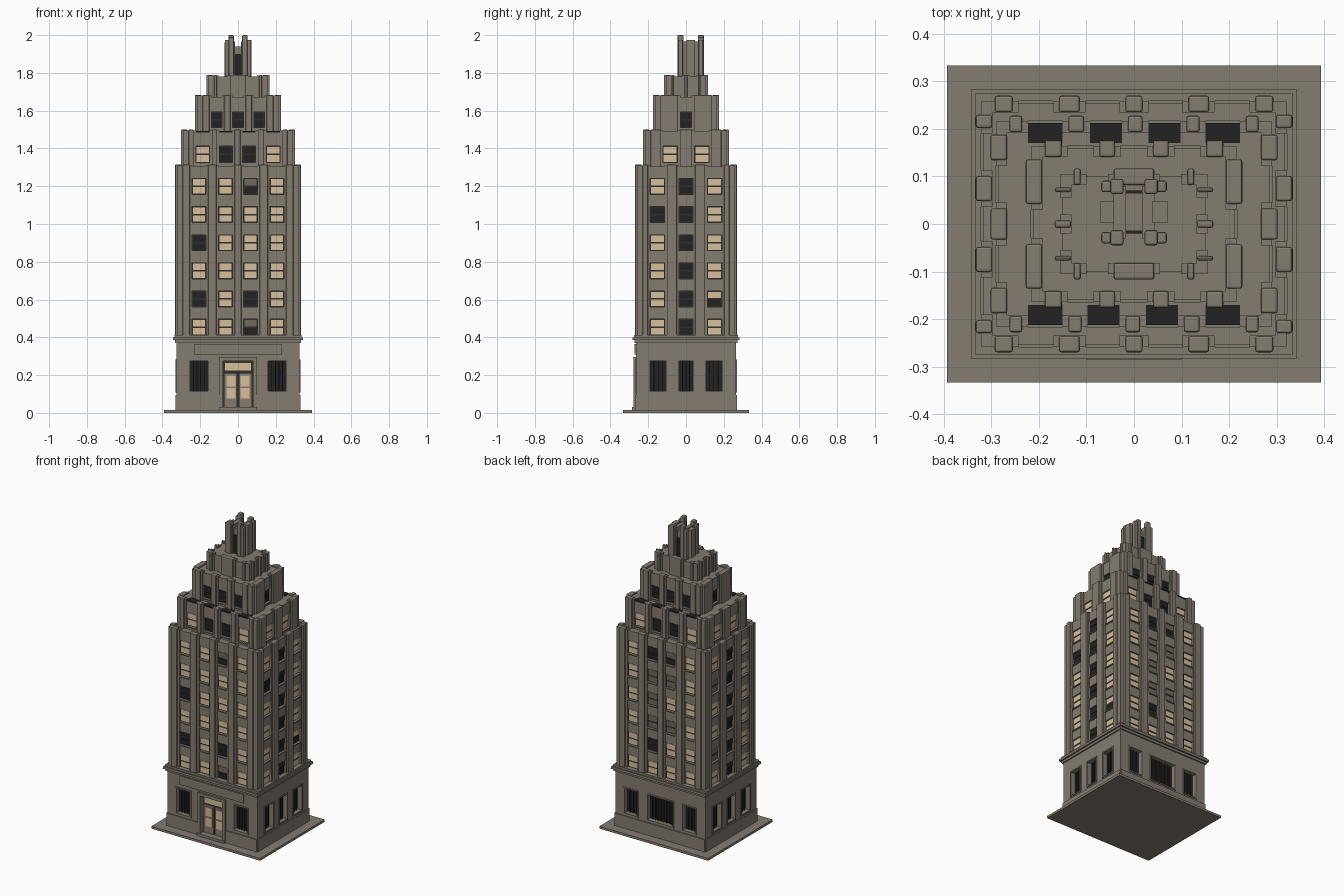
import bpy, bmesh

cube = bpy.data.objects.get("Cube")
if cube:
    bpy.data.objects.remove(cube, do_unlink=True)

COLOURS = {
    "stone": (0.235, 0.2, 0.165),
    "dim_glass": (0.17, 0.14, 0.11),
    "lit_glass": (0.68, 0.52, 0.33),
    "dark_glass": (0.016, 0.016, 0.017),
    "dark_metal": (0.03, 0.028, 0.026),
}
NAMES = list(COLOURS)
MATS = []
for name, rgb in COLOURS.items():
    mat = bpy.data.materials.new(name)
    mat.use_nodes = True
    mat.diffuse_color = (*rgb, 1)
    bsdf = mat.node_tree.nodes["Principled BSDF"]
    bsdf.inputs["Base Color"].default_value = (*rgb, 1)
    bsdf.inputs["Roughness"].default_value = 0.8
    MATS.append(mat)

parts = {}


def box(part, x0, x1, y0, y1, z0, z1, mat="stone"):
    """Add an axis-aligned box to the named part."""
    bm = parts.setdefault(part, bmesh.new())
    verts = bmesh.ops.create_cube(bm, size=1)["verts"]
    for v in verts:
        v.co.x = x1 if v.co.x > 0 else x0
        v.co.y = y1 if v.co.y > 0 else y0
        v.co.z = z1 if v.co.z > 0 else z0
    for f in {f for v in verts for f in v.link_faces}:
        f.material_index = NAMES.index(mat)


def face_box(part, face, u0, u1, o0, o1, z0, z1, mat="stone"):
    """Box on one side: u runs along the wall, o points outward."""
    if face == "front":
        box(part, u0, u1, -o1, -o0, z0, z1, mat)
    elif face == "back":
        box(part, -u1, -u0, o0, o1, z0, z1, mat)
    elif face == "right":
        box(part, o0, o1, u0, u1, z0, z1, mat)
    else:
        box(part, -o1, -o0, -u1, -u0, z0, z1, mat)


RECESS = 0.035
PANES = {
    "L": ("lit_glass", "lit_glass"),
    "D": ("dark_glass", "dark_glass"),
    "S": ("dim_glass", "dim_glass"),
    "H": ("lit_glass", "dark_glass"),
    "T": ("dim_glass", "dark_glass"),
}


def sash(part, face, u0, u1, out, z0, z1, state):
    """Two-pane window with a dark frame and a sill."""
    o = out - RECESS
    mid = (z0 + z1) / 2
    face_box(part, face, u0, u1, o, o + 0.009, z0, z1, "dark_metal")
    top, low = PANES[state]
    g = 0.004
    face_box(part, face, u0 + g, u1 - g, o, o + 0.014, mid + g, z1 - g, top)
    face_box(part, face, u0 + g, u1 - g, o, o + 0.012, z0 + g, mid - g, low)
    face_box(part, face, u0, u1, o, out - 0.01, z0 - 0.007, z0, "stone")


def grille(part, face, u0, u1, out, z0, z1):
    """Dark shop window with upright bars and a stone border."""
    o = out - RECESS
    face_box(part, face, u0, u1, o, o + 0.008, z0, z1, "dark_glass")
    count = max(3, round((u1 - u0) / 0.02))
    for i in range(1, count):
        u = u0 + (u1 - u0) * i / count
        face_box(part, face, u - 0.002, u + 0.002, o, o + 0.016, z0, z1, "dark_metal")
    for a, b in ((u0 - 0.008, u0), (u1, u1 + 0.008)):
        face_box(part, face, a, b, o, out + 0.005, z0 - 0.008, z1 + 0.008)
    for z in (z0 - 0.008, z1):
        face_box(part, face, u0, u1, o, out + 0.005, z, z + 0.008)


def facade(part, face, half, out, z0, z1, cols, rows, ribs=True):
    """Piers between window columns and spandrels between window rows."""
    o = out - RECESS
    back = 0.012 if ribs else 0
    edges = [-half + back] + [e for c in cols for e in c] + [half - back]
    for a, b in zip(edges[::2], edges[1::2]):
        face_box(part + "_piers", face, a, b, o, out - back, z0, z1 - 0.004)
        if ribs:
            lo = a + (0.028 if a == edges[0] else 0.012)
            hi = b - (0.028 if b == edges[-1] else 0.012)
            face_box(part + "_ribs", face, lo, hi, o, out, z0, z1)
    for i, (a, b) in enumerate(cols):
        heights = rows[i] if rows else []
        zs = [z0] + [z for r in heights for z in r] + [z1 - 0.01]
        for lo, hi in zip(zs[::2], zs[1::2]):
            if hi > lo:
                face_box(part + "_spandrels", face, a, b, o, out - back * 1.4, lo, hi)


def tier(part, hx, hy, z0, z1, cols_x, cols_y, rows_x, rows_y, states):
    """One storey block: solid core, four facades and their windows."""
    r = RECESS
    box(part + "_core", -hx + r, hx - r, -hy + r, hy - r, z0, z1 - 0.01)
    for face in ("front", "right", "back", "left"):
        along = face in ("front", "back")
        half, out = (hx, hy) if along else (hy, hx)
        cols = cols_x if along else cols_y
        rows = rows_x if along else rows_y
        facade(part, face, half, out, z0, z1, cols, [rows] * len(cols))
        for (a, b), column in zip(cols, states.get(face, [])):
            for (lo, hi), s in zip(rows, column):
                sash(part + "_windows", face, a, b, out, lo, hi, s)


# Pavement slab
box("base_slab", -0.393, 0.393, -0.333, 0.333, 0, 0.015)

# Ground floor
GX, GY, G0, G1 = 0.325, 0.265, 0.015, 0.385
box("ground_floor_core", -GX + RECESS, GX - RECESS, -GY + RECESS, GY - RECESS, G0, G1)
SHOP = (0.115, 0.275)
ground = {
    "front": [(-0.255, -0.16), (-0.08, 0.08), (0.16, 0.255)],
    "back": [(-0.255, -0.165), (-0.09, 0.09), (0.165, 0.255)],
    "right": [(-0.19, -0.105), (-0.037, 0.037), (0.105, 0.19)],
}
ground["left"] = ground["right"]
for face, cols in ground.items():
    along = face in ("front", "back")
    half, out = (GX, GY) if along else (GY, GX)
    rows = [[SHOP] for c in cols]
    if face == "front":
        rows[1] = [(G0, 0.275)]
    facade("ground_floor", face, half, out, G0, G1, cols, rows, ribs=False)
    for i, (a, b) in enumerate(cols):
        if face != "front" or i != 1:
            grille("shop_windows", face, a, b, out, *SHOP)
    spans = [(-half, -0.1), (0.1, half)] if face == "front" else [(-half, half)]
    for a, b in spans:
        face_box("plinth", face, a, b, out - 0.01, out + 0.006, G0, 0.095)

# Entrance: surround, transom, double doors and blank band above
for s in (-1, 1):
    a, b = sorted((s * 0.08, s * 0.1))
    face_box("door_surround", "front", a, b, GY - 0.03, GY + 0.012, G0, 0.295)
    a, b = sorted((s * 0.004, s * 0.074))
    face_box("doors", "front", a, b, GY - 0.035, GY - 0.02, G0, 0.212)
    for z0, z1 in ((0.075, 0.132), (0.14, 0.198)):
        a, b = sorted((s * 0.014, s * 0.062))
        face_box("door_panes", "front", a, b, GY - 0.03, GY - 0.016, z0, z1, "lit_glass")
face_box("door_surround", "front", -0.1, 0.1, GY - 0.03, GY + 0.012, 0.275, 0.295)
face_box("door_backing", "front", -0.08, 0.08, GY - 0.035, GY - 0.028, G0, 0.275, "dark_metal")
face_box("transom", "front", -0.072, 0.072, GY - 0.03, GY - 0.016, 0.222, 0.268, "lit_glass")
face_box("door_step", "front", -0.1, 0.1, GY - 0.03, GY + 0.02, G0, 0.03)
face_box("blank_band", "front", -0.23, 0.23, GY - 0.01, GY + 0.008, 0.308, 0.365)

# Cornice above the ground floor
for grow, z0, z1 in ((0.008, 0.37, 0.385), (0.018, 0.385, 0.4), (0.01, 0.4, 0.412)):
    box("cornice", -GX - grow, GX + grow, -GY - grow, GY + grow, z0, z1)

# Main shaft with six window rows, listed from the top down
floors = [(1.157 - 0.149 * i, 1.241 - 0.149 * i) for i in range(6)]
floors_up = floors[::-1]
shaft = {
    "front": ["LLDLDL", "LLLLLL", "TLLLDT", "LLLLLL"],
    "right": ["LDLLLL", "DDDDDD", "LLLLHL"],
    "back": ["LLLLLL", "DSSSDL", "TSLSLL", "LLLLLL"],
    "left": ["LSLLSL", "DDDDDD", "LLLLLL"],
}
shaft = {f: [c[::-1] for c in cols] for f, cols in shaft.items()}
tier("shaft", 0.333, 0.27, 0.405, 1.315,
     [(-0.243, -0.17), (-0.102, -0.03), (0.03, 0.102), (0.17, 0.243)],
     [(-0.19, -0.113), (-0.036, 0.036), (0.113, 0.19)],
     floors_up, floors_up, shaft)

# First setback, with dark roof strips between its piers
upper = (1.325, 1.412)
upper_x = [(-0.223, -0.15), (-0.098, -0.03), (0.025, 0.093), (0.15, 0.223)]
tier("first_setback", 0.302, 0.228, 1.3, 1.5, upper_x,
     [(-0.122, -0.045), (0.045, 0.122)], [upper], [upper],
     {"front": "LDDL", "right": "LL", "back": "LDDL", "left": "LL"})
for face in ("front", "back"):
    for a, b in upper_x:
        face_box("roof_strips", face, a, b, 0.17, 0.213, 1.485, 1.493, "dark_glass")

# Second setback
attic = (1.51, 1.592)
tier("second_setback", 0.228, 0.176, 1.48, 1.683,
     [(-0.14, -0.085), (-0.028, 0.028), (0.085, 0.14)], [(-0.03, 0.03)],
     [attic], [attic], {"front": "DDD", "right": "D", "back": "DDD", "left": "D"})

# Top block, grooved but without windows
tier("top_block", 0.167, 0.117, 1.66, 1.79,
     [(-0.1, -0.055), (0.055, 0.1)], [(-0.055, -0.02), (0.02, 0.055)], [], [], {})

# Crown of upright fins, set slightly to the back
CY = 0.025
for s in (-1, 1):
    box("crown_walls", s * 0.03 - 0.013, s * 0.03 + 0.013, CY - 0.055, CY + 0.055, 1.78, 1.965)
    top = 1.96 if s < 0 else 1.975
    box("crown_side_fins", s * 0.055 - 0.016, s * 0.055 + 0.016, CY - 0.022, CY + 0.022, 1.78, top)
    for t in (-1, 1):
        x, y = s * 0.036, CY + t * 0.054
        box("crown_posts", x - 0.014, x + 0.014, y - 0.016, y + 0.016, 1.78, 2.0 if s * t < 0 else 1.99)
        x = s * 0.058
        box("crown_posts", x - 0.011, x + 0.011, y - 0.012, y + 0.012, 1.78, 1.975)
box("crown_gap", -0.018, 0.018, CY - 0.045, CY + 0.045, 1.78, 1.9, "dark_glass")
box("crown_core", -0.018, 0.018, CY - 0.04, CY + 0.04, 1.9, 1.94)

# Turn every part into an object, softening the ribs and posts
for name, bm in parts.items():
    mesh = bpy.data.meshes.new(name)
    bm.to_mesh(mesh)
    bm.free()
    for mat in MATS:
        mesh.materials.append(mat)
    obj = bpy.data.objects.new(name, mesh)
    bpy.context.collection.objects.link(obj)
    if name.endswith(("_ribs", "_posts")):
        bevel = obj.modifiers.new("soft_edges", "BEVEL")
        bevel.width = 0.005
        bevel.segments = 2
